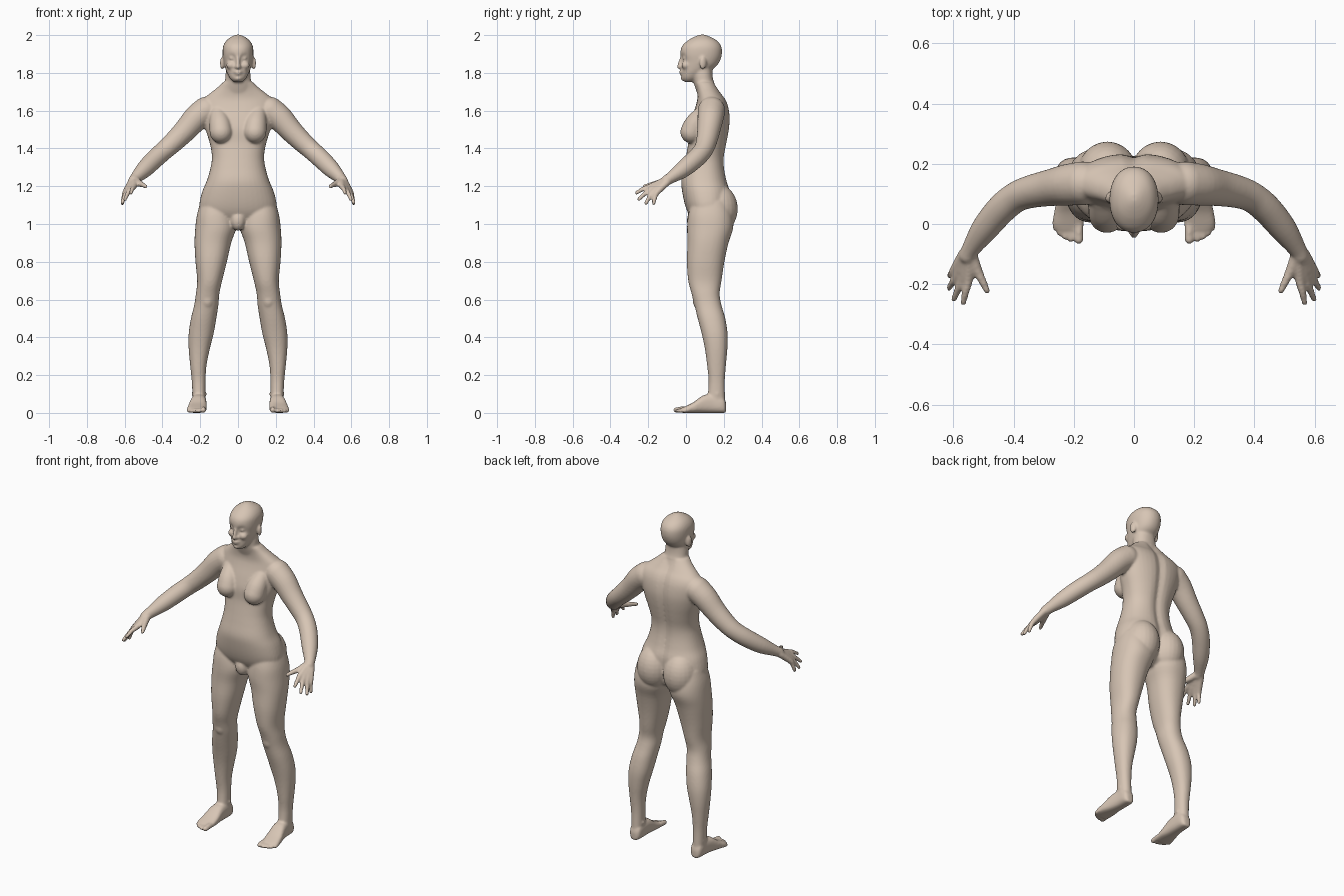
import bpy, bmesh, math
from mathutils import Vector, Matrix

bm = bmesh.new()


def smooth_rows(rows, n=4):
    """Catmull-Rom interpolation of a short table of section values."""
    out = []
    for i in range(len(rows) - 1):
        p = [rows[max(0, min(len(rows) - 1, i + k))] for k in (-1, 0, 1, 2)]
        for s in range(n):
            t = s / n
            out.append([0.5 * (2 * b + (c - a) * t + (2 * a - 5 * b + 4 * c - d) * t * t
                               + (3 * b - a - 3 * c + d) * t ** 3) for a, b, c, d in zip(*p)])
    return out + [list(rows[-1])]


def ring(c, u, v, e=2.2, k=40):
    f = lambda q: math.copysign(abs(q) ** (2 / e), q)
    return [bm.verts.new(c + u * f(math.cos(2 * math.pi * i / k)) + v * f(math.sin(2 * math.pi * i / k)))
            for i in range(k)]


def loft(rings):
    faces = [bm.faces.new(rings[0]), bm.faces.new(rings[-1])]
    for a, b in zip(rings, rings[1:]):
        for i in range(len(a)):
            j = (i + 1) % len(a)
            faces.append(bm.faces.new((a[i], a[j], b[j], b[i])))
    bmesh.ops.recalc_face_normals(bm, faces=faces)
    return [v for r in rings for v in r]


def column(rows, e=2.2):
    """Upright loft; row = z, centre x, half width, front y, back y."""
    return loft([ring(Vector((x, (f + b) / 2, z)), Vector((w, 0, 0)), Vector((0, (b - f) / 2, 0)), e)
                 for z, x, w, f, b in smooth_rows(rows)])


def ball(c, r, rot=0):
    m = Matrix.Translation(c) @ Matrix.Rotation(rot, 4, 'Z') @ Matrix.Diagonal((*r, 1))
    bmesh.ops.create_uvsphere(bm, u_segments=24, v_segments=16, radius=1, matrix=m)


def tube(rows, s):
    """Round limb; row = x, y, z, radius, with rounded ends."""
    rows = [(s * x, y, z, r) for x, y, z, r in smooth_rows(rows)]
    pts = [Vector(r[:3]) for r in rows]
    rings = []
    for i, p in enumerate(pts):
        t = (pts[min(i + 1, len(pts) - 1)] - pts[max(i - 1, 0)]).normalized()
        u = t.cross(Vector((0, 0.3, 1))).normalized()
        rings.append(ring(p, u * rows[i][3], t.cross(u) * rows[i][3], 2, 24))
    loft(rings)
    for i in (0, -1):
        ball(pts[i], [rows[i][3]] * 3)


# Torso, with a groove down the spine
torso = [(.97, .04, .07, .17), (1.0, .13, .05, .215), (1.05, .195, .015, .23), (1.1, .205, -.005, .235),
         (1.17, .19, -.02, .235), (1.23, .165, -.025, .218), (1.3, .145, -.012, .205),
         (1.36, .138, .0, .205), (1.43, .15, .012, .218), (1.5, .172, .015, .23),
         (1.56, .186, .03, .234), (1.62, .195, .05, .226), (1.66, .185, .06, .21),
         (1.69, .15, .06, .188), (1.72, .112, .055, .168), (1.75, .08, .045, .15)]
for v in column([(z, 0, w, f, b) for z, w, f, b in torso], 2.3):
    if v.co.y > .15:
        v.co.y -= .014 * math.exp(-(v.co.x / .025) ** 2)
ball((0, .045, 1.02), (.04, .04, .055))

# Neck
column([(1.69, 0, .088, .06, .17), (1.75, 0, .07, .04, .148), (1.79, 0, .066, .035, .14), (1.84, 0, .06, .03, .14)])

# Head, with eye sockets pressed in
head = [(1.752, .022, -.008, .04), (1.77, .042, -.022, .07), (1.80, .058, -.024, .11), (1.83, .069, -.024, .155),
        (1.86, .076, -.023, .178), (1.90, .081, -.03, .19), (1.94, .079, -.022, .187),
        (1.97, .063, .008, .165), (1.99, .037, .042, .13), (2.002, .012, .072, .1)]
for v in column([(z, 0, w, f, b) for z, w, f, b in head], 2.15):
    for x in (-.034, .034):
        v.co.y += .016 * math.exp(-((v.co - Vector((x, -.02, 1.877))).length / .019) ** 2)

# Nose, lips and chin
tube([(0, -.022, 1.885, .009), (0, -.03, 1.86, .01), (0, -.036, 1.832, .012)], 1)
ball((0, -.024, 1.806), (.023, .013, .006))
ball((0, -.022, 1.795), (.019, .013, .006))
ball((0, -.014, 1.771), (.02, .014, .013))

leg = [(1.12, .112, .085, .03, .225), (1.05, .118, .099, .012, .245), (.98, .118, .108, .006, .25),
       (.9, .133, .097, .008, .225), (.8, .142, .083, .005, .203), (.7, .15, .066, .012, .188),
       (.63, .161, .062, .03, .178), (.57, .168, .064, .045, .188), (.5, .182, .067, .062, .208),
       (.42, .195, .066, .083, .22), (.34, .205, .056, .1, .219), (.25, .21, .043, .112, .211),
       (.16, .208, .036, .12, .205), (.05, .206, .034, .11, .208)]
foot = [(.213, .205, .018, .05), (.195, .205, .034, .085), (.14, .206, .038, .1), (.09, .21, .043, .092),
        (.04, .215, .05, .057), (0, .218, .051, .037), (-.022, .214, .044, .027)]
arm = [(.17, .135, 1.6, .073), (.22, .13, 1.562, .069), (.28, .12, 1.495, .061), (.34, .108, 1.435, .055),
       (.39, .09, 1.39, .051), (.44, .05, 1.345, .05), (.495, -.015, 1.29, .045),
       (.54, -.08, 1.245, .031), (.553, -.105, 1.23, .028)]
fingers = [((.55, -.185, 1.2), (.567, -.262, 1.165)), ((.568, -.18, 1.187), (.598, -.25, 1.13)),
           ((.585, -.17, 1.175), (.614, -.212, 1.11)), ((.598, -.155, 1.165), (.612, -.172, 1.108))]

for s in (1, -1):
    # Ears, nostrils, cheeks and eyes
    ball((s * .083, .09, 1.852), (.011, .02, .034), s * .4)
    ball((s * .011, -.026, 1.831), (.009, .01, .008))
    ball((s * .036, .0, 1.84), (.026, .024, .022))
    ball((s * .033, -.006, 1.877), (.014, .012, .009))
    # Breasts and buttocks
    tube([(.105, .085, 1.58, .045), (.095, .05, 1.53, .057), (.09, .03, 1.487, .06)], s)
    ball((s * .088, .168, 1.08), (.1, .106, .13))
    # Legs, kneecaps and ankle bones
    column([(z, s * x, w, f, b) for z, x, w, f, b in leg])
    ball((s * .162, .065, .6), (.035, .03, .05))
    ball((s * .205, .165, .1), (.041, .018, .02))
    # Feet and toes
    loft([ring(Vector((s * x, y, h / 2)), Vector((w, 0, 0)), Vector((0, 0, h / 2)), 2.7)
          for y, x, w, h in smooth_rows(foot)])
    for x, y, r in ((.183, -.052, .015), (.209, -.05, .011), (.229, -.042, .011), (.247, -.03, .0105), (.262, -.012, .01)):
        tube([(x, .01, r + .005, r), (x, (y + .01) / 2, r + .004, r), (x, y, r, r)], s)
    # Arms
    tube(arm, s)
    # Hands
    for i, (k, t) in enumerate(fingers):
        mid = [(a + b) / 2 for a, b in zip(k, t)]
        tube([(.546 + .006 * i, -.1, 1.234 - .004 * i, .02), (*k, .0155), (*mid[:2], mid[2] + .005, .0125), (*t, .01)], s)
    tube([(.54, -.105, 1.23, .021), (.52, -.155, 1.214, .017), (.503, -.19, 1.207, .0135), (.488, -.222, 1.198, .0105)], s)

# Fuse all parts into one skin
mesh = bpy.data.meshes.new("body")
bm.to_mesh(mesh)
bm.free()
body = bpy.data.objects.new("body", mesh)
bpy.context.collection.objects.link(body)
rm = body.modifiers.new("fuse", 'REMESH')
rm.mode = 'VOXEL'
rm.voxel_size = .0065
rm.use_smooth_shade = True
sm = body.modifiers.new("soften", 'SMOOTH')
sm.factor = .5
sm.iterations = 5
skin = bpy.data.materials.new("skin")
skin.diffuse_color = (.68, .56, .46, 1)
mesh.materials.append(skin)
